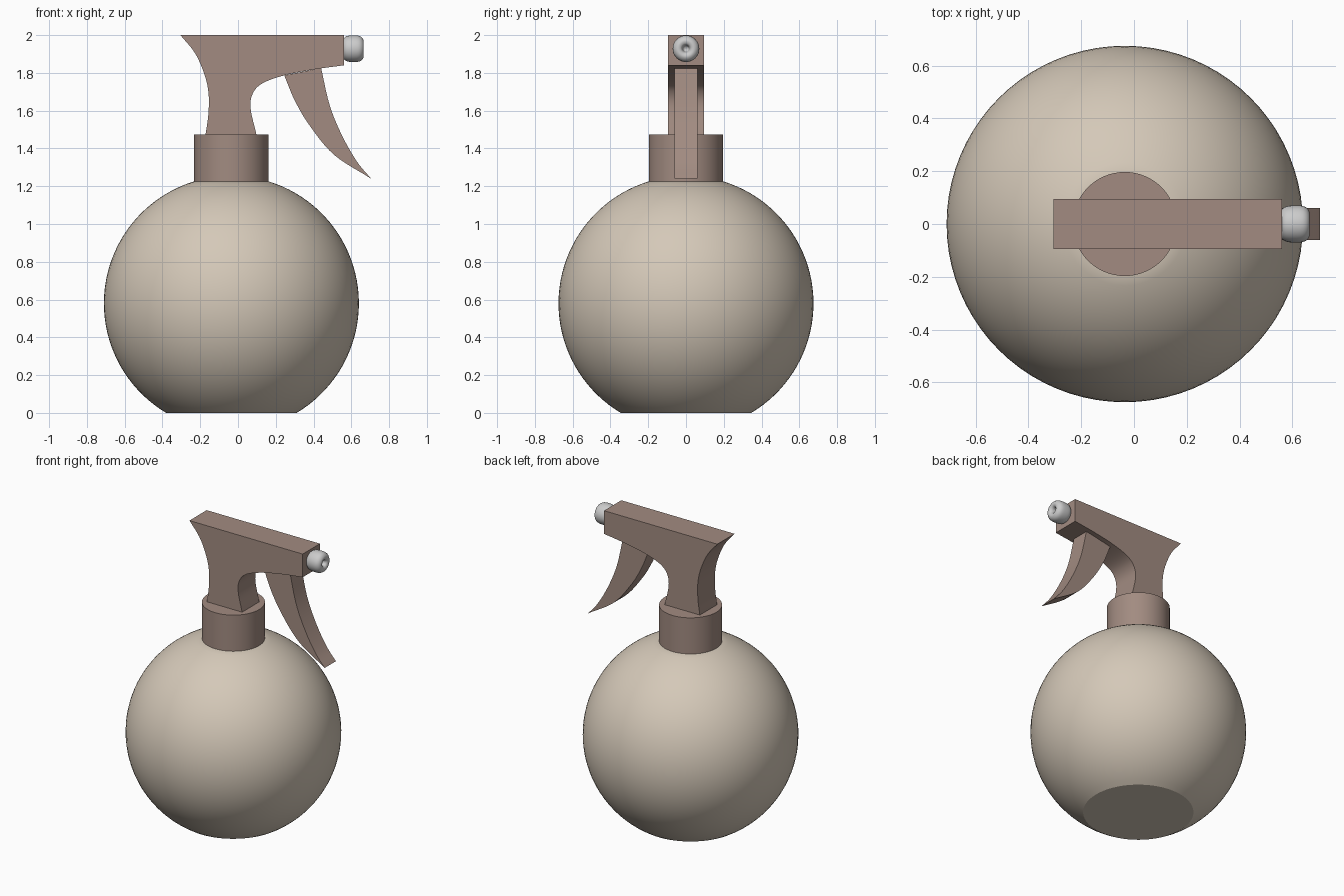
import bpy, bmesh, math
from mathutils import Vector, Matrix

if "Cube" in bpy.data.objects:
    bpy.data.objects.remove(bpy.data.objects["Cube"])

CX = -0.035  # bottle axis


def material(name, rgb):
    m = bpy.data.materials.new(name)
    m.diffuse_color = (*rgb, 1)
    m.use_nodes = True
    m.node_tree.nodes["Principled BSDF"].inputs["Base Color"].default_value = m.diffuse_color
    return m


cream = material("cream", (0.66, 0.58, 0.48))
brown = material("dusty_brown", (0.36, 0.26, 0.22))


def finish(name, bm, mat=None, angle=25):
    bmesh.ops.recalc_face_normals(bm, faces=bm.faces)
    me = bpy.data.meshes.new(name)
    bm.to_mesh(me)
    bm.free()
    ob = bpy.data.objects.new(name, me)
    bpy.context.collection.objects.link(ob)
    if mat:
        me.materials.append(mat)
    bpy.ops.object.select_all(action='DESELECT')
    ob.select_set(True)
    bpy.context.view_layer.objects.active = ob
    bpy.ops.object.shade_smooth_by_angle(angle=math.radians(angle))
    return ob


def lathe(name, profile, matrix, mat=None, steps=64, angle=25):
    """Spin (radius, height) points around local z."""
    bm = bmesh.new()
    vs = [bm.verts.new((r, 0, h)) for r, h in profile]
    es = [bm.edges.new(p) for p in zip(vs, vs[1:])]
    bmesh.ops.spin(bm, geom=vs + es, cent=(0, 0, 0), axis=(0, 0, 1),
                   angle=math.tau, steps=steps, use_duplicate=False)
    bmesh.ops.remove_doubles(bm, verts=bm.verts, dist=1e-5)
    bm.transform(matrix)
    return finish(name, bm, mat, angle)


def smooth_curve(pts, n=6):
    """Catmull-Rom curve through the points."""
    p = [Vector(q) for q in pts]
    p = [2 * p[0] - p[1]] + p + [2 * p[-1] - p[-2]]
    out = []
    for a, b, c, d in zip(p, p[1:], p[2:], p[3:]):
        for i in range(n):
            t = i / n
            out.append(0.5 * (2 * b + (c - a) * t + (2 * a - 5 * b + 4 * c - d) * t**2
                              + (3 * b - a - 3 * c + d) * t**3))
    return out + [p[-2]]


def slab(name, outline, half, mat):
    """Extrude an x-z outline symmetrically along y."""
    bm = bmesh.new()
    f = bm.faces.new([bm.verts.new((x, -half, z)) for x, z in outline])
    ext = bmesh.ops.extrude_face_region(bm, geom=[f])["geom"]
    bmesh.ops.translate(bm, vec=(0, 2 * half, 0),
                        verts=[v for v in ext if isinstance(v, bmesh.types.BMVert)])
    return finish(name, bm, mat)


# Round bottle with flat base
R, CZ = 0.675, 0.58
a0, a1 = -math.asin(CZ / R), math.acos(0.197 / R)
arc = [(R * math.cos(a), CZ + R * math.sin(a))
       for a in (a0 + (a1 - a0) * i / 40 for i in range(41))]
at_axis = Matrix.Translation((CX, 0, 0))
lathe("bottle", [(0, 0)] + arc + [(0, arc[-1][1])], at_axis, cream, 80)

# Screw collar
lathe("collar", [(0, 1.22), (0.197, 1.22), (0.197, 1.475), (0, 1.475)], at_axis, brown)

# Spray head
throat = smooth_curve([(0.56, 1.84), (0.40, 1.818), (0.245, 1.787), (0.13, 1.745),
                       (0.078, 1.69), (0.067, 1.61), (0.098, 1.472)])
back = smooth_curve([(-0.172, 1.472), (-0.157, 1.58), (-0.156, 1.69), (-0.177, 1.79),
                     (-0.228, 1.905), (-0.305, 2.0)])
slab("spray_head", [(0.56, 2.0)][::-1] + throat + back, 0.094, brown)

# Trigger
inner = smooth_curve([(0.245, 1.787), (0.30, 1.655), (0.38, 1.52), (0.51, 1.365), (0.705, 1.24)])
outer = smooth_curve([(0.705, 1.24), (0.63, 1.33), (0.55, 1.47), (0.485, 1.63), (0.44, 1.826)])
slab("trigger", inner + outer, 0.061, brown)

# Dimpled nozzle
nozzle = smooth_curve([(0, 0.55), (0.04, 0.553), (0.06, 0.565), (0.069, 0.588), (0.070, 0.63),
                       (0.062, 0.653), (0.045, 0.665), (0.028, 0.662), (0.019, 0.65),
                       (0.014, 0.63), (0, 0.622)], 4)
along_x = Matrix.Translation((0, 0, 1.928)) @ Matrix.Rotation(math.pi / 2, 4, 'Y')
lathe("nozzle", nozzle, along_x, steps=32, angle=60)
